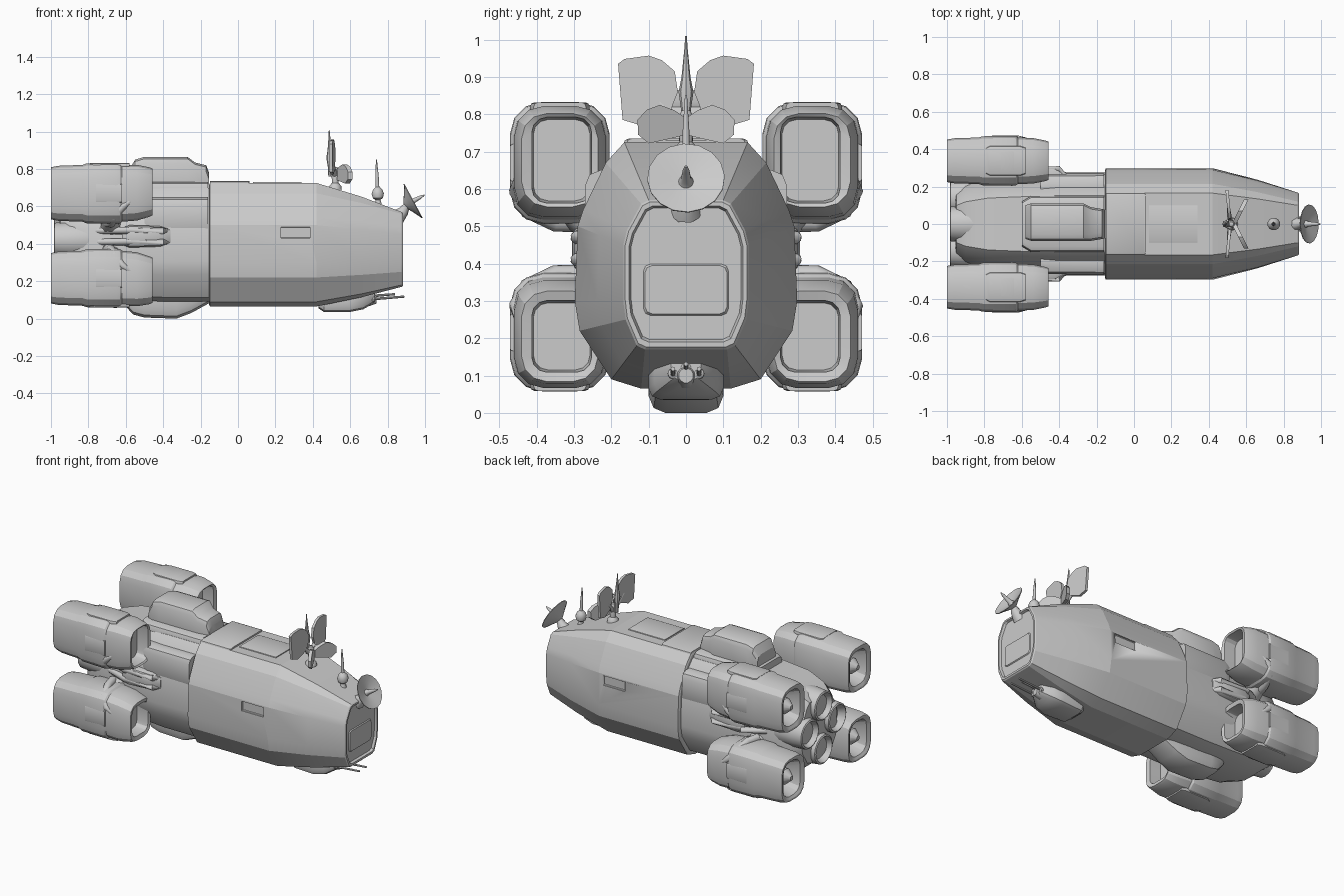
import bpy, bmesh, math
from mathutils import Vector

if "Cube" in bpy.data.objects:
    bpy.data.objects.remove(bpy.data.objects["Cube"])

def finish(name, bm, angle=28):
    bmesh.ops.recalc_face_normals(bm, faces=bm.faces)
    me = bpy.data.meshes.new(name)
    bm.to_mesh(me); bm.free()
    ob = bpy.data.objects.new(name, me)
    bpy.context.collection.objects.link(ob)
    bpy.ops.object.select_all(action='DESELECT')
    bpy.context.view_layer.objects.active = ob
    ob.select_set(True)
    bpy.ops.object.shade_smooth_by_angle(angle=math.radians(angle))
    return ob

def loft(name, sections, angle=28):
    """Skin a list of equal-length point rings and cap both ends."""
    bm = bmesh.new()
    rings = [[bm.verts.new(p) for p in s] for s in sections]
    n = len(rings[0])
    for a, b in zip(rings, rings[1:]):
        for i in range(n):
            j = (i + 1) % n
            bm.faces.new((a[i], a[j], b[j], b[i]))
    bm.faces.new(rings[0]); bm.faces.new(rings[-1])
    return finish(name, bm, angle)

def rbox(x, cy, cz, hw, hh, c, n=2):
    """Rounded rectangle in the yz plane."""
    c = min(c, hw * .98, hh * .98)
    pts = []
    for k, (sy, sz) in enumerate(((1, 1), (-1, 1), (-1, -1), (1, -1))):
        for i in range(n + 1):
            a = math.pi / 2 * (k + i / n)
            pts.append((x, cy + sy * (hw - c) + c * math.cos(a), cz + sz * (hh - c) + c * math.sin(a)))
    return pts

def lathe(name, p0, axis, profile, n=16, angle=35):
    """Revolve (distance, radius) pairs around an axis."""
    p0, axis = Vector(p0), Vector(axis).normalized()
    u = axis.orthogonal().normalized(); v = axis.cross(u)
    return loft(name, [[p0 + axis * d + r * (u * math.cos(t) + v * math.sin(t))
                        for t in [2 * math.pi * i / n for i in range(n)]] for d, r in profile], angle)

def pipe(name, pts, radii, n=8):
    pts = [Vector(p) for p in pts]
    secs = []
    for i, p in enumerate(pts):
        d = (pts[min(i + 1, len(pts) - 1)] - pts[max(i - 1, 0)]).normalized()
        u = d.cross(Vector((1, .2, .1))).normalized(); v = d.cross(u)
        secs.append([p + radii[i] * (u * math.cos(t) + v * math.sin(t))
                     for t in [2 * math.pi * k / n for k in range(n)]])
    return loft(name, secs, 50)

def sym(x, half):
    return [(x, y, z) for y, z in half] + [(x, -y, z) for y, z in reversed(half)]

def mix(a, b, t):
    return [(p[0] + (q[0] - p[0]) * t, p[1] + (q[1] - p[1]) * t) for p, q in zip(a, b)]

# Main hull half sections
BODY = [(.12, .065), (.2, .09), (.285, .22), (.298, .3), (.29, .5), (.275, .545), (.215, .67), (.165, .725)]
NOSE = [(.11, .17), (.132, .18), (.162, .25), (.168, .3), (.168, .45), (.158, .49), (.12, .56), (.1, .57)]
def scaled(h, s, cz=.39):
    return [(y * s, cz + (z - cz) * s) for y, z in h]

hull = loft("front_hull", [sym(-.155, scaled(BODY, .97)), sym(-.15, BODY), sym(.42, BODY),
                           sym(.66, mix(BODY, NOSE, .47)), sym(.875, NOSE), sym(.882, scaled(NOSE, .97)),
                           sym(.882, scaled(NOSE, .91)), sym(.868, scaled(NOSE, .88))], 14)
# Side window recesses
for s in (1, -1):
    cut = loft("recess_cutter", [rbox(x, s * .31, .46, .03, .03, .004, 1) for x in (.23, .385)])
    cut.hide_render = True; cut.hide_viewport = True
    m = hull.modifiers.new("recess", 'BOOLEAN'); m.object = cut; m.solver = 'EXACT'

# Nose face plate
loft("nose_plate", [rbox(.86, 0, .33, .12, .075, .02), rbox(.874, 0, .33, .11, .065, .02)])

# Hull collar and roof panels
loft("roof_collar", [rbox(x, 0, .71, w, .025, .015) for x, w in ((-.15, .168), (.055, .168), (.062, .16))])
loft("roof_panel", [rbox(x, 0, .71, .1, .021, .006) for x in (.08, .34)])

# Rear hull, slimmer and tapering to the stern
REAR = scaled(BODY, .92)
loft("rear_hull", [sym(-.14, REAR), sym(-.4, REAR), sym(-.62, scaled(BODY, .88)), sym(-.78, scaled(BODY, .84, .4)),
                   sym(-.9, scaled(BODY, .72, .41)), sym(-.95, scaled(BODY, .6, .41)), sym(-.955, scaled(BODY, .5, .41))])
for s in (1, -1):
    loft("rear_side_panel", [rbox(x, s * .2, .55, w, .1, .04) for x, w in ((-.5, .055), (-.46, .068), (-.16, .07))])

# Dorsal housing and ventral housing
loft("dorsal_housing", [rbox(x, .01 * (x < -.25), (.62 + t) / 2, w, (t - .62) / 2, .035)
                        for x, w, t in ((-.58, .09, .80), (-.55, .1, .85), (-.5, .1, .865), (-.27, .1, .865),
                                        (-.23, .09, .835), (-.17, .08, .82), (-.155, .075, .78))])
loft("dorsal_base", [rbox(x, 0, .68, w, .05, .03) for x, w in ((-.6, .12), (-.55, .15), (-.16, .15))])
loft("ventral_housing", [rbox(x, 0, (.2 + b) / 2, w, (.2 - b) / 2, .045)
                         for x, w, b in ((-.61, .08, .075), (-.56, .095, .022), (-.5, .1, .006), (-.33, .1, 0),
                                         (-.25, .095, .03), (-.15, .09, .085))])

# Stern nozzle cluster
for y, z, r in ((.14, .42, .1), (-.14, .42, .1), (0, .55, .1), (0, .27, .1)):
    lathe("stern_nozzle", (-.7, y, z), (-1, 0, 0), [(0, r * .9), (.09, r), (.1, r * 1.03), (.22, r * .98),
          (.28, r * .92), (.285, r * .82), (.24, r * .6)])

# Engine pods: stepped casings with hollow intake and exhaust
for s in (1, -1):
    for row, cz, hh, zi, hi, up in (("upper", .67, .16, .677, .115, 1), ("lower", .216, .155, .205, .096, -1)):
        cy = s * .338
        def st(x, k, c=.085, t=0):
            return rbox(x, cy, cz + (zi - cz) * t, .131 * k, hh * k, c * k, 3)
        loft(row + "_engine_pod", [
            rbox(-.9, cy, cz, .06, .08, .05, 3), rbox(-.99, cy, cz, .085, .11, .06, 3), st(-1, .8), st(-1, .87), st(-.96, .92),
            st(-.83, .95), st(-.81, 1.0), st(-.65, 1.02), st(-.63, 1.0), st(-.62, .95), st(-.54, .93, t=.5), st(-.47, .82, t=1),
            st(-.458, .78, t=1), rbox(-.465, s * .333, zi, .08, hi, .04, 3), rbox(-.54, s * .333, zi, .076, hi - .006, .04, 3)], 25)
        lathe(row + "_pod_exhaust", (-.88, cy, cz), (-1, 0, 0), [(0, .055), (.07, .05), (.11, .015)], 12)
        # shoulder blocks on the outward faces of the pod
        loft(row + "_pod_block", [rbox(x, cy, cz + up * (hh - .018), w, .02, .012)
                                  for x, w in ((-.79, .07), (-.77, .08), (-.61, .08), (-.58, .07))])
        loft(row + "_pod_side_block", [rbox(x, s * .462, cz, .01, .05, .008) for x in (-.76, -.62)])
        # pylon and wrapped strut joining pod to hull
        zin = .42 + up * .07
        pipe(row + "_pylon", [(-.68, s * .16, zin), (-.68, s * .24, zin + up * .01), (-.68, s * .33, cz - up * (hh - .06))],
             [.065, .055, .05])
        edge = cz - up * hh
        pipe(row + "_pod_strut", [(-.7, s * .27, edge), (-.68, s * .35, edge), (-.66, s * .425, edge + up * .035),
                                  (-.62, s * .455, edge + up * .085), (-.57, s * .448, edge + up * .12)],
             [.026, .025, .024, .02, .012])
    # side fairing with a pair of conduits
    loft("side_fairing", [rbox(x, s * .25, .44, w, h, .025)
                          for x, w, h in ((-.62, .04, .045), (-.58, .055, .06), (-.42, .05, .055), (-.36, .025, .04))])
    for z in (.41, .47):
        pipe("side_conduit", [(-.78, s * .22, z), (-.6, s * .29, z), (-.4, s * .292, z), (-.36, s * .25, z)],
             [.018, .02, .018, .01])

# Petal antenna array: paired thin blades with a tall spike
BIG = [(.182, .935), (.165, .948), (.1, .957), (.065, .945), (.03, .915), (.022, .86), (.045, .8), (.12, .77), (.17, .785)]
SMALL = [(0, .79), (.03, .81), (.07, .825), (.105, .812), (.13, .785), (.128, .745), (.1, .722), (.04, .735), (0, .745)]
for s in (1, -1):
    for name, outline, x0, k, t in (("big_petal", BIG, .515, -.1, .008), ("small_petal", SMALL, .535, .5, .012)):
        loft(name, [[(x0 + k * y + d, s * y, z) for y, z in outline] for d in (-t, t)])
    pipe("petal_arm", [(.52, 0, .76), (.51, s * .04, .80), (.505, s * .09, .85)], [.014, .012, .008])
lathe("array_mast", (.52, 0, .69), (0, 0, 1), [(0, .035), (.02, .032), (.035, .018), (.1, .02), (.12, .012)])
lathe("array_spike", (.495, 0, .76), (-.03, 0, 1), [(0, .012), (.05, .013), (.1, .02), (.14, .012), (.21, .005), (.25, .002)], 8)

# Whip antenna with ball base
lathe("whip_antenna", (.75, 0, .6), (-.04, 0, 1), [(0, .022), (.035, .014), (.045, .028), (.068, .034), (.09, .026),
                                                  (.105, .01), (.16, .009), (.25, .003)], 12)

# Nose dish, tilted forward and upward
axis = Vector((.88, 0, .47)).normalized()
c = Vector((.935, 0, .628))
lathe("nose_dish", c, axis, [(-.05, .012), (-.04, .03), (-.02, .065), (0, .104), (.004, .104), (-.008, .06), (-.018, .02),
                             (-.005, .014), (.045, .009), (.07, .003)], 16)
pipe("dish_support", [(.85, 0, .54), (.885, 0, .575), (.905, 0, .61)], [.045, .03, .016])

# Chin turret with barrels
loft("chin_turret", [rbox(x, 0, (.16 + b) / 2, w, (.16 - b) / 2, .03)
                     for x, w, b in ((.43, .07, .055), (.46, .09, .035), (.6, .1, .036), (.67, .085, .05), (.73, .04, .085))])
lathe("turret_ball", (.66, 0, .1), (1, 0, 0), [(0, .03), (.04, .035), (.08, .02)], 12)
for y in (-.035, 0, .035):
    lathe("turret_barrel", (.64, y, .098 if y else .115), (1, 0, .08), [(0, .014), (.09, .014), (.095, .007), (.25 if y else .2, .006)], 8)
